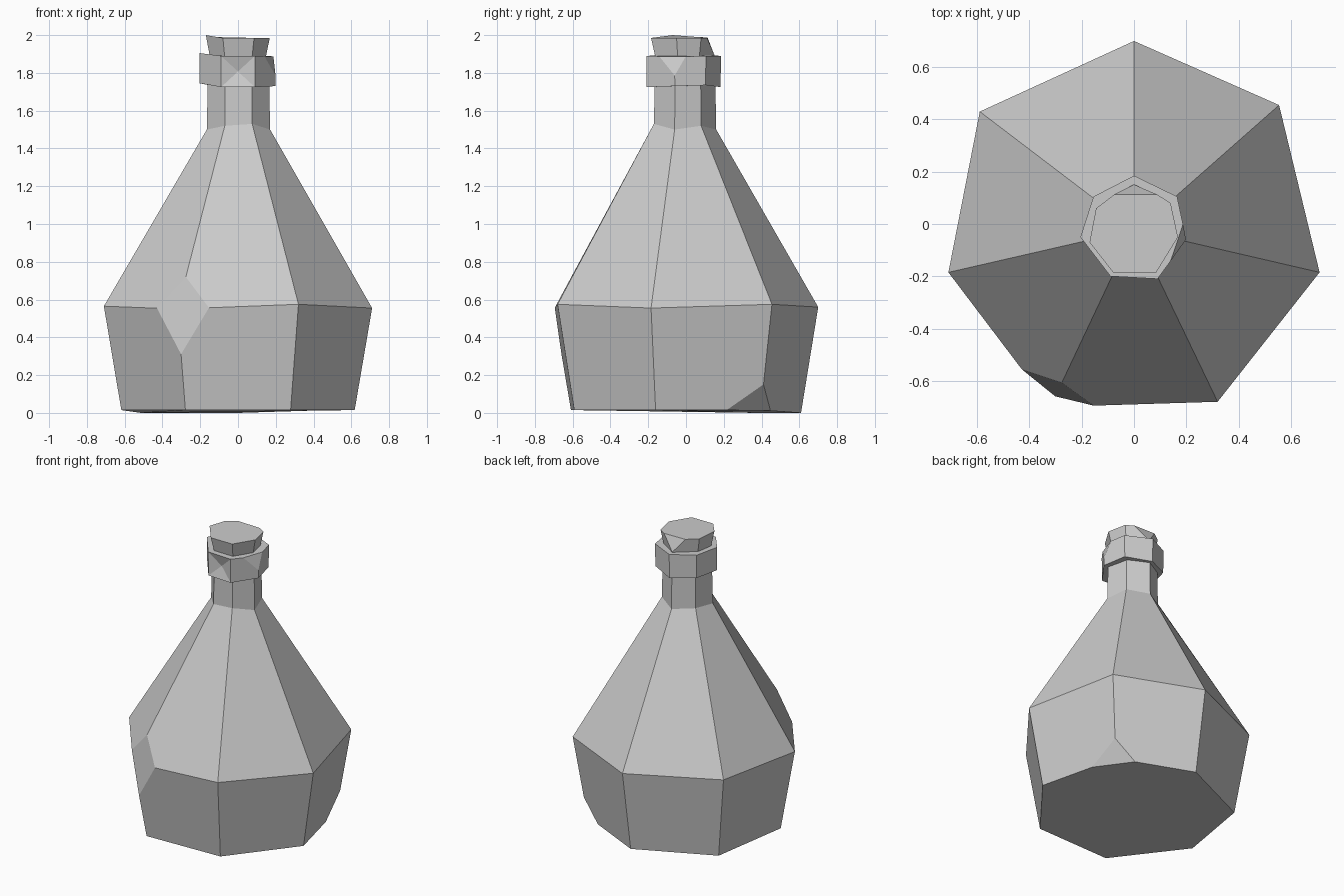
import bpy
import bmesh
from mathutils import Vector

cube = bpy.data.objects.get("Cube")
if cube:
    bpy.data.objects.remove(cube, do_unlink=True)

stone = bpy.data.materials.new("plain_grey")
stone.use_nodes = True
GREY = (0.6, 0.6, 0.6, 1)
stone.diffuse_color = GREY
stone.node_tree.nodes["Principled BSDF"].inputs["Base Color"].default_value = GREY


def ring(outline, z, scale=1.0, wobble=()):
    """Lift a 2D outline to height z, with small height offsets per corner."""
    return [(x * scale, y * scale, z + (wobble[i] if wobble else 0))
            for i, (x, y) in enumerate(outline)]


def loft(rings):
    """Closed solid skinned through rings with equal corner counts."""
    bm = bmesh.new()
    rows = [[bm.verts.new(p) for p in r] for r in rings]
    n = len(rows[0])
    for low, high in zip(rows, rows[1:]):
        for i in range(n):
            j = (i + 1) % n
            bm.faces.new((low[i], low[j], high[j], high[i]))
    bm.faces.new(rows[0])
    bm.faces.new(rows[-1])
    bmesh.ops.recalc_face_normals(bm, faces=bm.faces[:])
    return bm


def chip(bm, a, b, c):
    """Slice a corner off along the plane through three points."""
    a, b, c = Vector(a), Vector(b), Vector(c)
    normal = (b - a).cross(c - a).normalized()
    middle = sum((v.co for v in bm.verts), Vector()) / len(bm.verts)
    if normal.dot(middle - a) > 0:
        normal.negate()
    cut = bmesh.ops.bisect_plane(bm, geom=bm.verts[:] + bm.edges[:] + bm.faces[:],
                                 plane_co=a, plane_no=normal, clear_outer=True)
    edges = [e for e in cut["geom_cut"] if isinstance(e, bmesh.types.BMEdge)]
    bmesh.ops.holes_fill(bm, edges=edges, sides=0)
    bmesh.ops.recalc_face_normals(bm, faces=bm.faces[:])


def finish(bm, name):
    mesh = bpy.data.meshes.new(name)
    bm.to_mesh(mesh)
    bm.free()
    mesh.materials.append(stone)
    bpy.context.collection.objects.link(bpy.data.objects.new(name, mesh))


# Seven-sided outlines, from the back corner round by the left side
shoulder = [(0, .70), (.555, .455), (.71, -.185), (.32, -.68),
            (-.32, -.70), (-.71, -.185), (-.59, .43)]
neck = [(0, .16), (.13, .08), (.17, -.06), (.075, -.17),
        (-.07, -.17), (-.165, -.06), (-.13, .08)]
band = [(0, .185), (.165, .105), (.2, -.06), (.09, -.21),
        (-.09, -.2), (-.205, -.05), (-.155, .105)]
plug = [(0, .17), (.14, .08), (.168, -.05), (.085, -.185),
        (-.08, -.185), (-.17, -.07), (-.145, .06)]

# Bottle body with neck, chipped at the front shoulder and the back base
body = loft([
    ring(shoulder, .015, .87, (-.015, 0, 0, 0, 0, 0, -.015)),
    ring(shoulder, .56, 1, (0, .015, -.005, .015, -.01, .005, .01)),
    ring(neck, 1.5, 1, (0, .02, 0, .03, .02, 0, .01)),
    ring(neck, 1.76, .97),
])
chip(body, (-.40, -.57, .56), (-.28, -.61, .69), (-.17, -.69, .535))
chip(body, (.50, .41, .15), (.51, .24, .015), (.37, .44, .01))
finish(body, "bottle_body")

# Collar, with a chipped upper corner and a dent in the front
collar = loft([
    ring(band, 1.725, .99, (0, .01, .005, 0, 0, .02, .01)),
    ring(band, 1.89, 1, (0, 0, -.005, 0, 0, .015, .005)),
])
chip(collar, (.14, -.14, 1.89), (.187, 0, 1.89), (.2, -.07, 1.77))
front = min(collar.faces, key=lambda f: f.normal.y)
dent = bmesh.ops.poke(collar, faces=[front])["verts"][0]
dent.co.y += .025
finish(collar, "neck_collar")

# Flared cork, with the back upper corner broken off
cork = loft([
    ring(plug, 1.87, .86),
    ring(plug, 1.985, 1, (0, 0, 0, 0, 0, .015, .005)),
])
chip(cork, (-.09, .115, 1.985), (.09, .112, 1.985), (0, .148, 1.9))
finish(cork, "cork")
